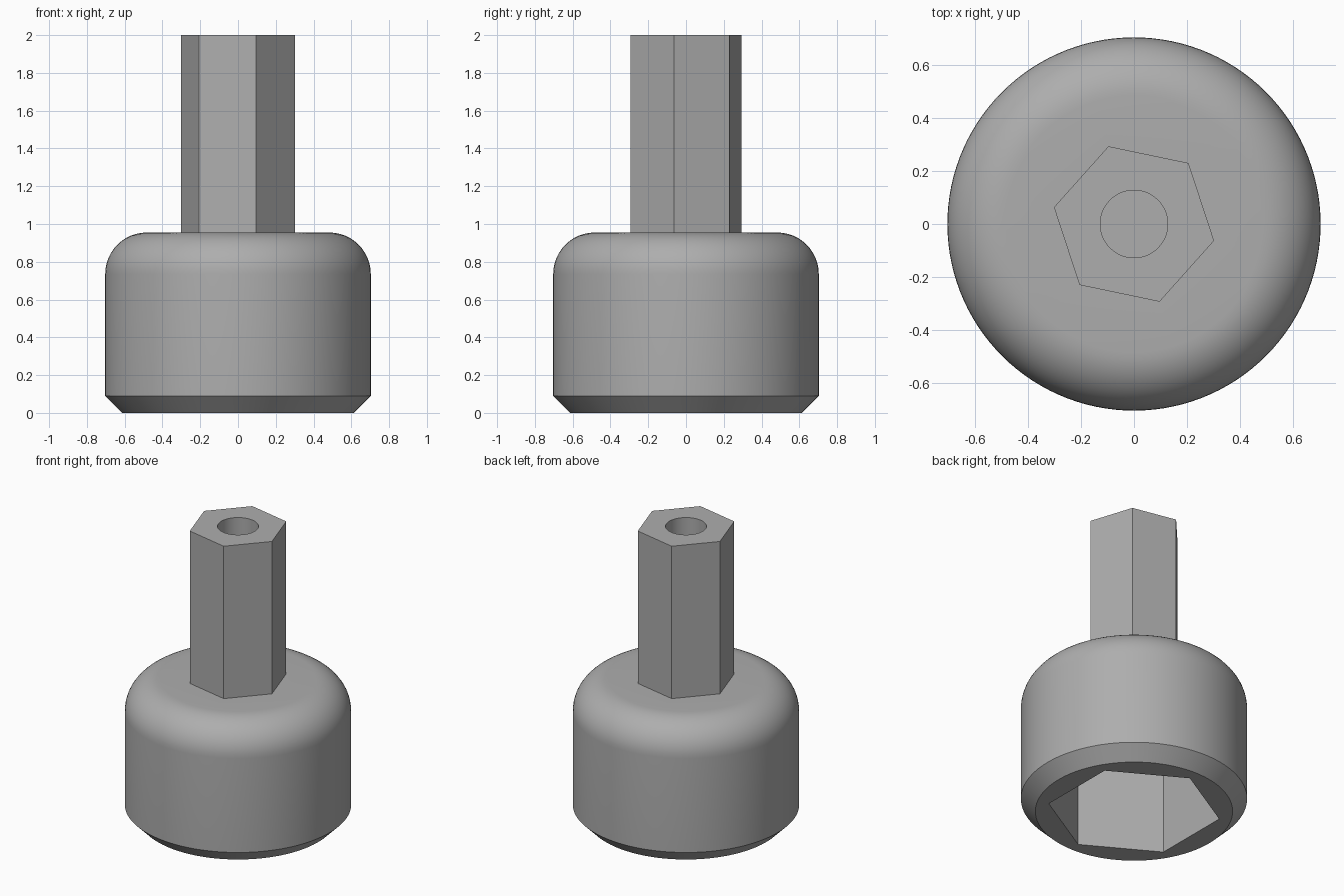
import bpy, bmesh, math

if "Cube" in bpy.data.objects:
    bpy.data.objects.remove(bpy.data.objects["Cube"])

SIDES = 120                      # divisible by 6, so hexagon corners land on points
STEP = 2 * math.pi / SIDES
PHASE = math.radians(30.2)       # angle of the socket hexagon's first corner
SHAFT_TURN = 6                   # shaft hexagon is turned 6 steps (18 degrees)

metal = bpy.data.materials.new("grey metal")
metal.diffuse_color = (0.42, 0.42, 0.42, 1)
metal.use_nodes = True
metal.node_tree.nodes["Principled BSDF"].inputs["Base Color"].default_value = metal.diffuse_color


def circle(r, z):
    return [(r * math.cos(PHASE + i * STEP), r * math.sin(PHASE + i * STEP), z)
            for i in range(SIDES)]


def hexagon(r, z, turn=0):
    """Hexagon with corner radius r, sampled at the same angles as circle()."""
    pts = []
    for i in range(SIDES):
        local = ((i - turn) * STEP) % (math.pi / 3) - math.pi / 6
        d = r * math.cos(math.pi / 6) / math.cos(local)
        a = PHASE + i * STEP
        pts.append((d * math.cos(a), d * math.sin(a), z))
    return pts


def loft(name, rings, cap_first=False, cap_last=False):
    bm = bmesh.new()
    loops = [[bm.verts.new(p) for p in ring] for ring in rings]
    for a, b in zip(loops, loops[1:]):
        for i in range(SIDES):
            j = (i + 1) % SIDES
            bm.faces.new((a[i], a[j], b[j], b[i]))
    if cap_first:
        bm.faces.new(loops[0][::-1])
    if cap_last:
        bm.faces.new(loops[-1])
    mesh = bpy.data.meshes.new(name)
    bm.to_mesh(mesh)
    bm.free()
    mesh.materials.append(metal)
    ob = bpy.data.objects.new(name, mesh)
    bpy.context.collection.objects.link(ob)
    bpy.ops.object.select_all(action='DESELECT')
    ob.select_set(True)
    bpy.context.view_layer.objects.active = ob
    bpy.ops.object.shade_smooth_by_angle(angle=math.radians(20))
    return ob


R, TOP, FILLET, CHAMFER = 0.703, 0.955, 0.22, 0.09
SHAFT_R, SOCKET_R = 0.308, 0.538

# Socket body: hexagonal recess, chamfered rim, wall, rounded shoulder
body = [hexagon(SOCKET_R, 0.65), hexagon(SOCKET_R, 0),
        circle(R - CHAMFER, 0), circle(R, CHAMFER)]
for k in range(13):
    a = k / 12 * math.pi / 2
    body.append(circle(R - FILLET + FILLET * math.cos(a),
                       TOP - FILLET + FILLET * math.sin(a)))
body.append(hexagon(SHAFT_R, TOP, SHAFT_TURN))
loft("socket_body", body, cap_first=True)

# Hexagonal drive shaft with a blind round hole in its end
loft("hex_shaft", [hexagon(SHAFT_R, TOP, SHAFT_TURN), hexagon(SHAFT_R, 2, SHAFT_TURN),
                   circle(0.127, 2), circle(0.127, 1.6)], cap_last=True)
